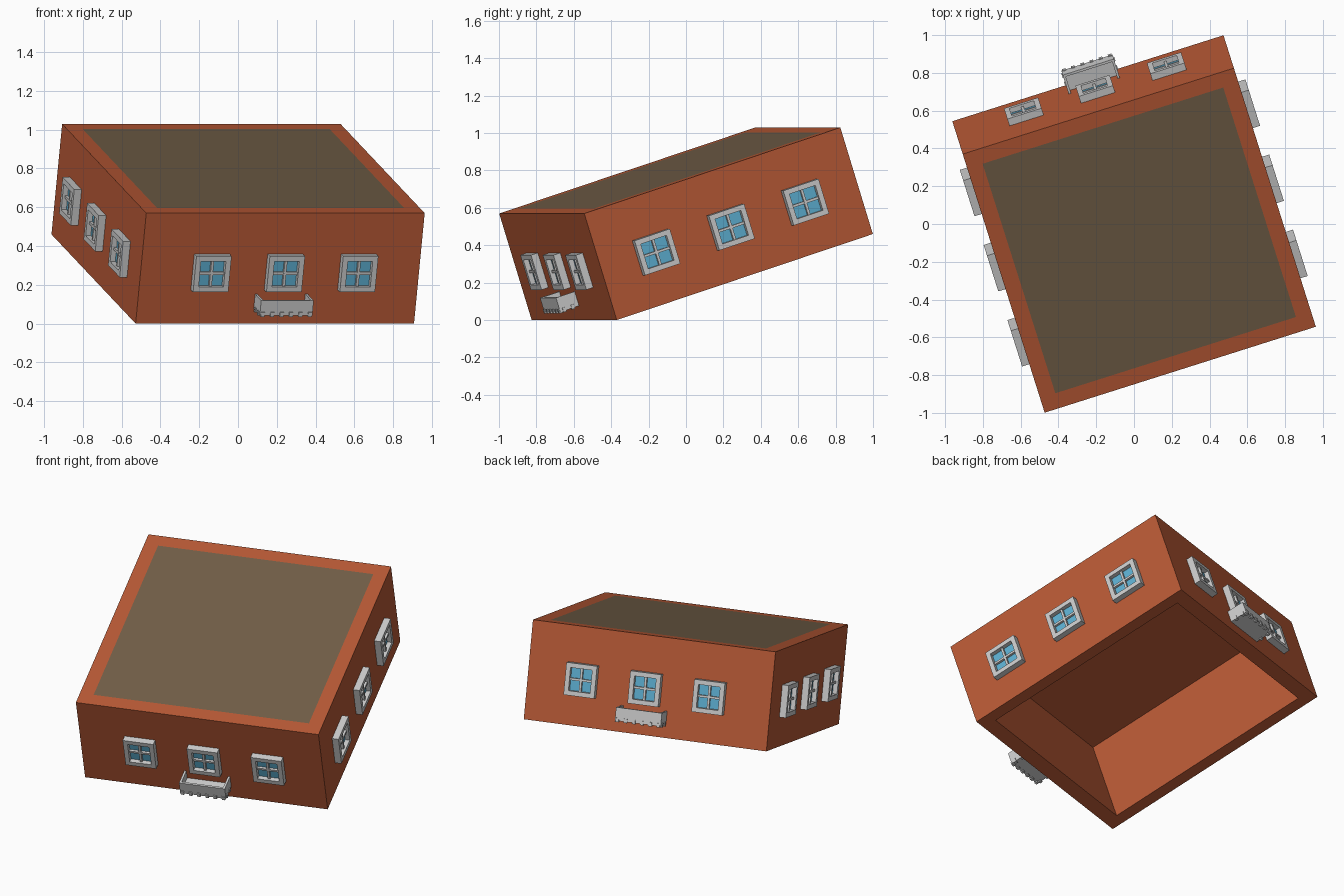
import bpy, bmesh, math
from mathutils import Matrix, Vector

if "Cube" in bpy.data.objects:
    bpy.data.objects.remove(bpy.data.objects["Cube"])

W, D, H, T = 1.506, 1.508, 0.598, 0.12      # house width, depth, height, wall thickness

# Tilted frame of the whole house: turned about z, then pitched backwards
u = Vector((0.953, 0.302, 0)).normalized()
v = Vector((-0.288, 0.908, 0.305))
v = (v - u * v.dot(u)).normalized()
w = u.cross(v)
base = Vector((-0.528, -0.825, 0)) + u * W / 2 + v * D / 2
HOUSE = Matrix((u, v, w)).transposed().to_4x4()
HOUSE.translation = base


def material(name, color):
    m = bpy.data.materials.new(name)
    m.diffuse_color = (*color, 1)
    m.use_nodes = True
    m.node_tree.nodes["Principled BSDF"].inputs["Base Color"].default_value = m.diffuse_color
    return m


brick = material("brick", (0.48, 0.10, 0.036))
roof = material("roof", (0.17, 0.115, 0.065))
glass = material("glass", (0.11, 0.43, 0.64))


def box(bm, x0, x1, y0, y1, z0, z1):
    m = Matrix.Translation(((x0 + x1) / 2, (y0 + y1) / 2, (z0 + z1) / 2))
    m = m @ Matrix.Diagonal((x1 - x0, y1 - y0, z1 - z0, 1))
    return bmesh.ops.create_cube(bm, size=1, matrix=m)


def finish(bm, name, matrix, mats=()):
    me = bpy.data.meshes.new(name)
    bm.to_mesh(me)
    bm.free()
    me.transform(matrix)
    for m in mats:
        me.materials.append(m)
    ob = bpy.data.objects.new(name, me)
    bpy.context.collection.objects.link(ob)
    return ob


# House shell: roof panel inset on top, hollow from below
bm = bmesh.new()
box(bm, -W / 2, W / 2, -D / 2, D / 2, 0, H)
bm.normal_update()
top = max(bm.faces, key=lambda f: f.normal.z)
bottom = min(bm.faces, key=lambda f: f.normal.z)
bmesh.ops.inset_individual(bm, faces=[top], thickness=T)
top.material_index = 1
bmesh.ops.inset_individual(bm, faces=[bottom], thickness=T)
hole = bmesh.ops.extrude_discrete_faces(bm, faces=[bottom])["faces"]
bmesh.ops.translate(bm, verts=hole[0].verts, vec=(0, 0, H - 0.055))
finish(bm, "house_walls", HOUSE, (brick, roof))


# Wall frames: x along the wall, -y outwards, z up
def wall(k):
    half = D / 2 if k % 2 == 0 else W / 2
    return HOUSE @ Matrix.Rotation(k * math.pi / 2, 4, 'Z') @ Matrix.Translation((0, -half, 0))


def window(name, m, x, width):
    a, h, z = width / 2, 0.0975, 0.28
    b, t = 0.028, 0.007                      # frame border, half bar width
    bm = bmesh.new()
    for s in (-1, 1):
        xs = sorted((x + s * a, x + s * (a - b)))
        box(bm, *xs, -0.04, 0, z - h, z + h)
        zs = sorted((z + s * h, z + s * (h - b)))
        box(bm, x - a + b, x + a - b, -0.04, 0, *zs)
    box(bm, x - t, x + t, -0.028, 0, z - h + b, z + h - b)
    box(bm, x - a + b, x + a - b, -0.027, 0, z - t, z + t)
    finish(bm, name + "_frame", m)
    bm = bmesh.new()
    box(bm, x - a + b, x + a - b, -0.012, 0, z - h + b, z + h - b)
    finish(bm, name + "_glass", m, (glass,))


def balcony(name, m, x):
    a, d, z0, z1, t = 0.142, 0.11, 0.08, 0.16, 0.013
    bm = bmesh.new()
    box(bm, x - a, x + a, -d, 0, z0, z0 + 0.025)               # floor
    box(bm, x - a, x + a, -d, -d + t, z0 + 0.025, z1)          # front parapet
    for s in (-1, 1):                                          # side parapets
        xs = sorted((x + s * a, x + s * (a - t)))
        box(bm, *xs, -d + t, 0, z0 + 0.025, z1)
        for y in (-0.085, -0.035):                             # side teeth
            xs = sorted((x + s * (a + 0.005), x + s * (a - 0.015)))
            box(bm, *xs, y - 0.009, y + 0.009, z0 - 0.007, z0 + 0.018)
    for i in range(6):                                         # front teeth
        c = x + (i - 2.5) * 0.051
        box(bm, c - 0.01, c + 0.01, -d - 0.005, -d + 0.015, z0 - 0.007, z0 + 0.018)
    finish(bm, name, m)


# Three windows per wall, balconies on front and back
for k, side in enumerate(("front", "right", "back", "left")):
    gable = k % 2 == 0
    shift = (0.02, 0, -0.02, 0)[k]
    step, width = (0.397, 0.19) if gable else (0.438, 0.208)
    for i in (-1, 0, 1):
        window(f"{side}_window_{i + 2}", wall(k), shift + i * step, width)
    if gable:
        balcony(side + "_balcony", wall(k), shift)
